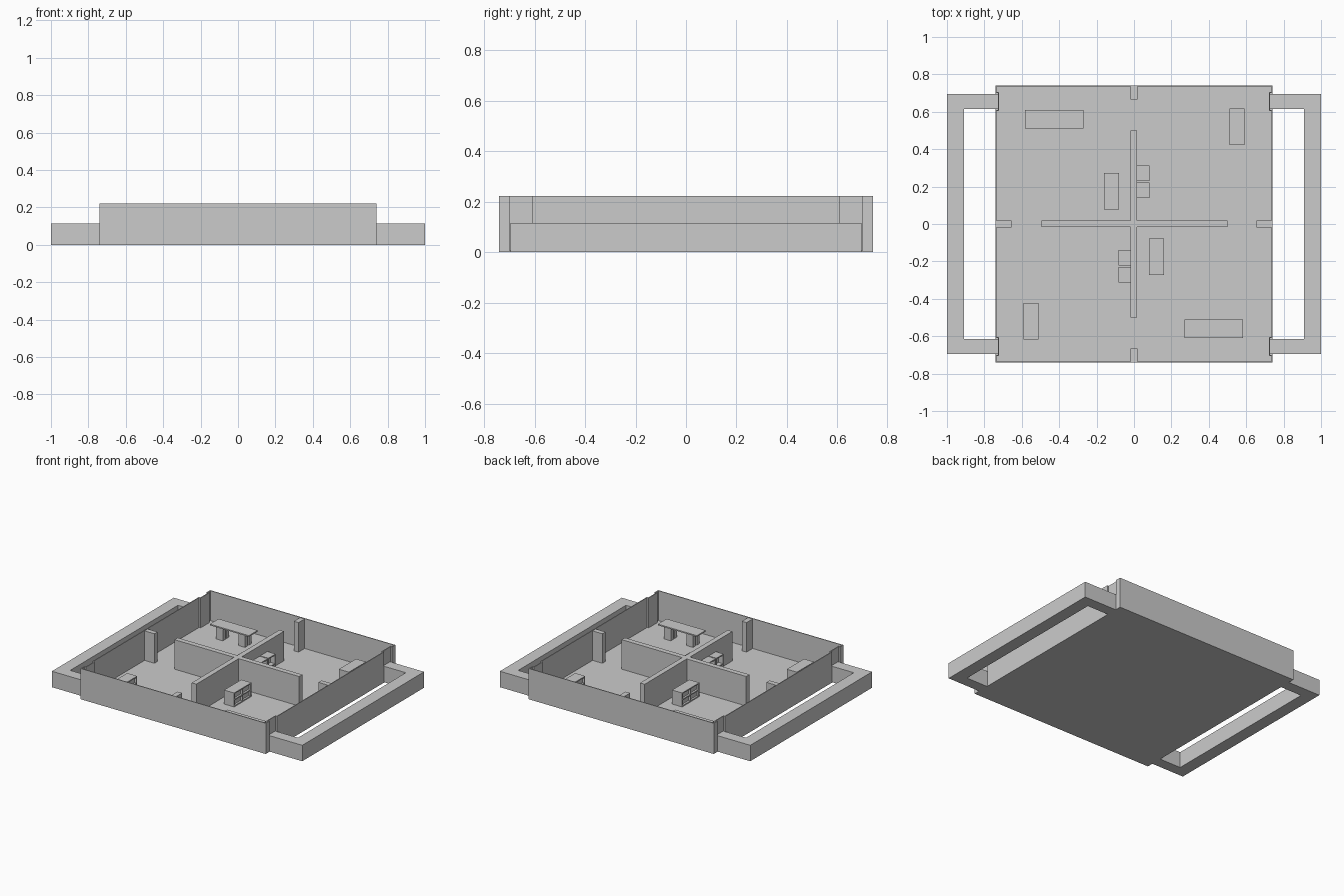
import bpy
import bmesh
from mathutils import Matrix, Vector

if "Cube" in bpy.data.objects:
    bpy.data.objects.remove(bpy.data.objects["Cube"])

H = 0.222      # wall height
T = 0.006      # outer wall thickness
F = 0.006      # floor thickness
E = 0.74       # half size of the arena


def make(name, boxes, both=True):
    """One object from (x0, x1, y0, y1, z0, z1) boxes, plus its half-turn copy."""
    bm = bmesh.new()
    for x0, x1, y0, y1, z0, z1 in boxes:
        m = Matrix.Translation(Vector((x0 + x1, y0 + y1, z0 + z1)) / 2)
        m = m @ Matrix.Diagonal((x1 - x0, y1 - y0, z1 - z0, 1))
        bmesh.ops.create_cube(bm, size=1, matrix=m)
    mesh = bpy.data.meshes.new(name)
    bm.to_mesh(mesh)
    bm.free()
    for i in range(2 if both else 1):
        ob = bpy.data.objects.new(name if i == 0 else name + "_opposite", mesh)
        ob.rotation_euler.z = 3.14159265 * i
        bpy.context.collection.objects.link(ob)


# Floor slab
make("floor", [(-E, E, -E, E, 0, F)], both=False)

# Front and back walls
make("long_wall", [(-E, E, -E, -E + T, 0, H)])

# Side walls with recessed doorways near the corners
side = [(E - T, E, -0.61, 0.61, 0, H)]
for s in (-1, 1):
    def span(a, b):
        return (a, b) if s > 0 else (-b, -a)
    side.append((E - T, E, *span(0.70, E), 0, H))
    side.append((0.722, 0.728, *span(0.605, 0.705), 0, H))
    side.append((0.722, E, *span(0.605, 0.61), 0, H))
    side.append((0.722, E, *span(0.70, 0.705), 0, H))
make("side_wall", side)

# Central cross of partitions
make("partition_x", [(-0.495, 0.5, -0.017, 0.02, 0, H - 0.003)], both=False)
make("partition_y", [(-0.02, 0.017, 0.02, 0.5, 0, H - 0.003),
                     (-0.02, 0.017, -0.5, -0.017, 0, H - 0.003)], both=False)

# Short wall stubs opposite the partition ends
make("stub_x", [(0.655, E - T, -0.018, 0.018, 0, H - 0.003)])
make("stub_y", [(-0.019, 0.018, 0.665, E - T, 0, H - 0.003)])

# U-shaped side passages
make("passage", [(0.91, 1, -0.695, 0.695, 0, 0.115),
                 (0.728, 0.91, 0.615, 0.695, 0, 0.115),
                 (0.728, 0.91, -0.695, -0.615, 0, 0.115)])

# Tables with paired thick legs
table = [(-0.582, -0.27, 0.51, 0.61, 0.098, 0.107)]
for cx in (-0.515, -0.337):
    for cy in (0.538, 0.582):
        table.append((cx - 0.027, cx + 0.027, cy - 0.015, cy + 0.015, F, 0.098))
make("table", table)


# Double-sided low shelves: core panel with boards and uprights
def shelf(cx, cy):
    x0, x1, y0, y1, top = cx - 0.04, cx + 0.04, cy - 0.098, cy + 0.098, 0.107
    t = 0.008
    parts = [(cx - 0.026, cx + 0.026, y0, y1, F, top)]
    for z in (F, 0.052, top - t):
        parts.append((x0, x1, y0, y1, z, z + t))
    for y in (y0, cy - t / 2, y1 - t):
        parts.append((x0, x1, y, y + t, F, top))
    make("low_shelf", parts)


shelf(0.55, 0.52)
shelf(0.12, -0.175)


# Open-fronted cabinets against the partition
def cabinet(y0, y1):
    x0, x1, top, t = 0.017, 0.082, 0.145, 0.008
    parts = [(x0, x0 + 0.03, y0, y1, F, top)]
    for z in (F, 0.07, top - t):
        parts.append((x0, x1, y0, y1, z, z + t))
    for y in (y0, y1 - t):
        parts.append((x0, x1, y, y + t, F, top))
    make("cabinet", parts)


cabinet(0.14, 0.222)
cabinet(0.23, 0.312)
